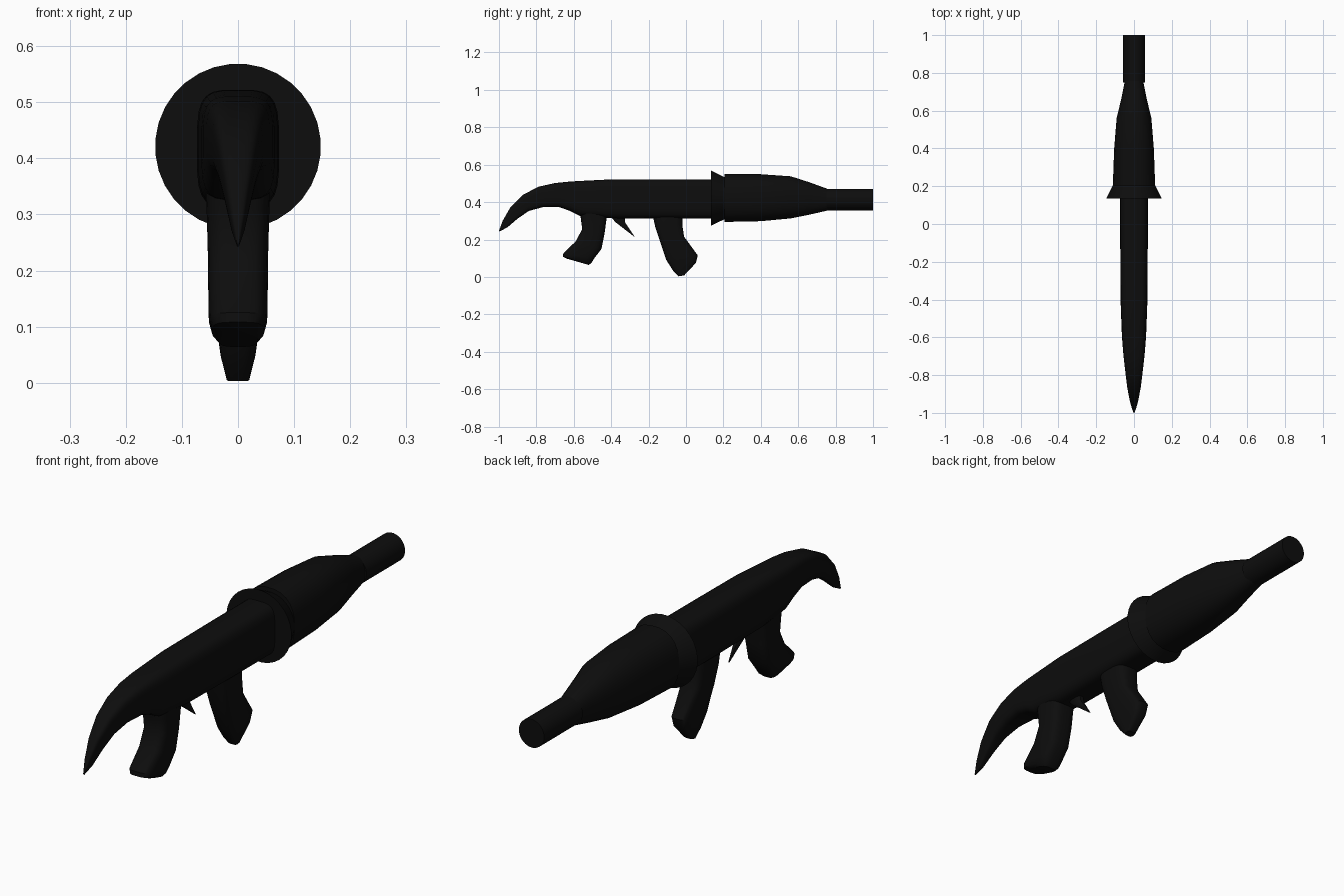
import bpy, bmesh, math
from mathutils import Vector

black = bpy.data.materials.new("matte black")
black.diffuse_color = (0.004, 0.004, 0.004, 1)


def finish(bm, name, angle=35):
    bmesh.ops.remove_doubles(bm, verts=bm.verts, dist=0.0002)
    bmesh.ops.recalc_face_normals(bm, faces=bm.faces)
    mesh = bpy.data.meshes.new(name)
    bm.to_mesh(mesh)
    bm.free()
    mesh.materials.append(black)
    ob = bpy.data.objects.new(name, mesh)
    bpy.context.collection.objects.link(ob)
    bpy.ops.object.select_all(action='DESELECT')
    ob.select_set(True)
    bpy.context.view_layer.objects.active = ob
    bpy.ops.object.shade_smooth_by_angle(angle=math.radians(angle))
    return ob


def loft(name, sections, n=24, power=2.0, angle=35):
    """Skin rounded sections; each is (y1, z1, y2, z2, half width in x)."""
    bm = bmesh.new()
    rings = []
    for y1, z1, y2, z2, w in sections:
        a, b = Vector((0, y1, z1)), Vector((0, y2, z2))
        mid, half = (a + b) / 2, (a - b) / 2
        ring = []
        for i in range(n):
            t = 2 * math.pi * (i + 0.5) / n
            c, s = math.cos(t), math.sin(t)
            e = 2 / power
            u = math.copysign(abs(c) ** e, c) / math.cos(math.pi / n) ** e
            v = math.copysign(abs(s) ** e, s) / math.cos(math.pi / n) ** e
            ring.append(bm.verts.new(mid + half * v + Vector((w * u, 0, 0))))
        rings.append(ring)
    for r, q in zip(rings, rings[1:]):
        for i in range(n):
            j = (i + 1) % n
            bm.faces.new((r[i], r[j], q[j], q[i]))
    bm.faces.new(rings[0])
    bm.faces.new(rings[-1])
    return finish(bm, name, angle)


# body with hooked stock: top point, bottom point, half width
loft("body_and_stock", [
    (-1.0, 0.247, -0.997, 0.243, 0.002),
    (-0.98, 0.30, -0.955, 0.265, 0.012),
    (-0.94, 0.37, -0.90, 0.312, 0.024),
    (-0.875, 0.437, -0.84, 0.353, 0.036),
    (-0.79, 0.482, -0.765, 0.373, 0.046),
    (-0.70, 0.502, -0.68, 0.374, 0.056),
    (-0.62, 0.510, -0.62, 0.353, 0.062),
    (-0.57, 0.513, -0.57, 0.327, 0.065),
    (-0.41, 0.521, -0.41, 0.314, 0.071),
    (-0.10, 0.522, -0.10, 0.312, 0.073),
    (0.15, 0.522, 0.15, 0.312, 0.073)], power=4)

# flared collar
loft("collar", [
    (0.135, 0.568, 0.135, 0.274, 0.147),
    (0.21, 0.531, 0.21, 0.311, 0.11)], n=32)

# swollen front housing
loft("front_housing", [
    (0.205, 0.549, 0.205, 0.294, 0.112),
    (0.40, 0.549, 0.40, 0.298, 0.105),
    (0.56, 0.538, 0.56, 0.313, 0.092),
    (0.66, 0.506, 0.66, 0.333, 0.068),
    (0.77, 0.466, 0.77, 0.358, 0.046)], power=2.4)

# muzzle tube
loft("barrel", [
    (0.75, 0.471, 0.75, 0.356, 0.057),
    (1.0, 0.471, 1.0, 0.356, 0.057)], n=32)

# rear grip: back point, front point, half width
loft("rear_grip", [
    (-0.57, 0.36, -0.41, 0.36, 0.058),
    (-0.562, 0.31, -0.425, 0.31, 0.056),
    (-0.555, 0.255, -0.435, 0.235, 0.054),
    (-0.59, 0.19, -0.452, 0.15, 0.053),
    (-0.656, 0.125, -0.49, 0.10, 0.052),
    (-0.658, 0.108, -0.505, 0.076, 0.046),
    (-0.635, 0.097, -0.52, 0.064, 0.035)], power=3.5)

# front grip
loft("front_grip", [
    (-0.18, 0.34, -0.02, 0.34, 0.052),
    (-0.165, 0.27, -0.02, 0.28, 0.051),
    (-0.14, 0.195, -0.01, 0.215, 0.047),
    (-0.105, 0.09, 0.063, 0.115, 0.038),
    (-0.07, 0.035, 0.053, 0.075, 0.031),
    (-0.04, 0.003, -0.01, 0.008, 0.02)], power=3.5)

# pointed trigger
loft("trigger", [
    (-0.415, 0.34, -0.33, 0.34, 0.018),
    (-0.38, 0.295, -0.325, 0.29, 0.014),
    (-0.278, 0.216, -0.276, 0.217, 0.002)], n=8, power=3)
